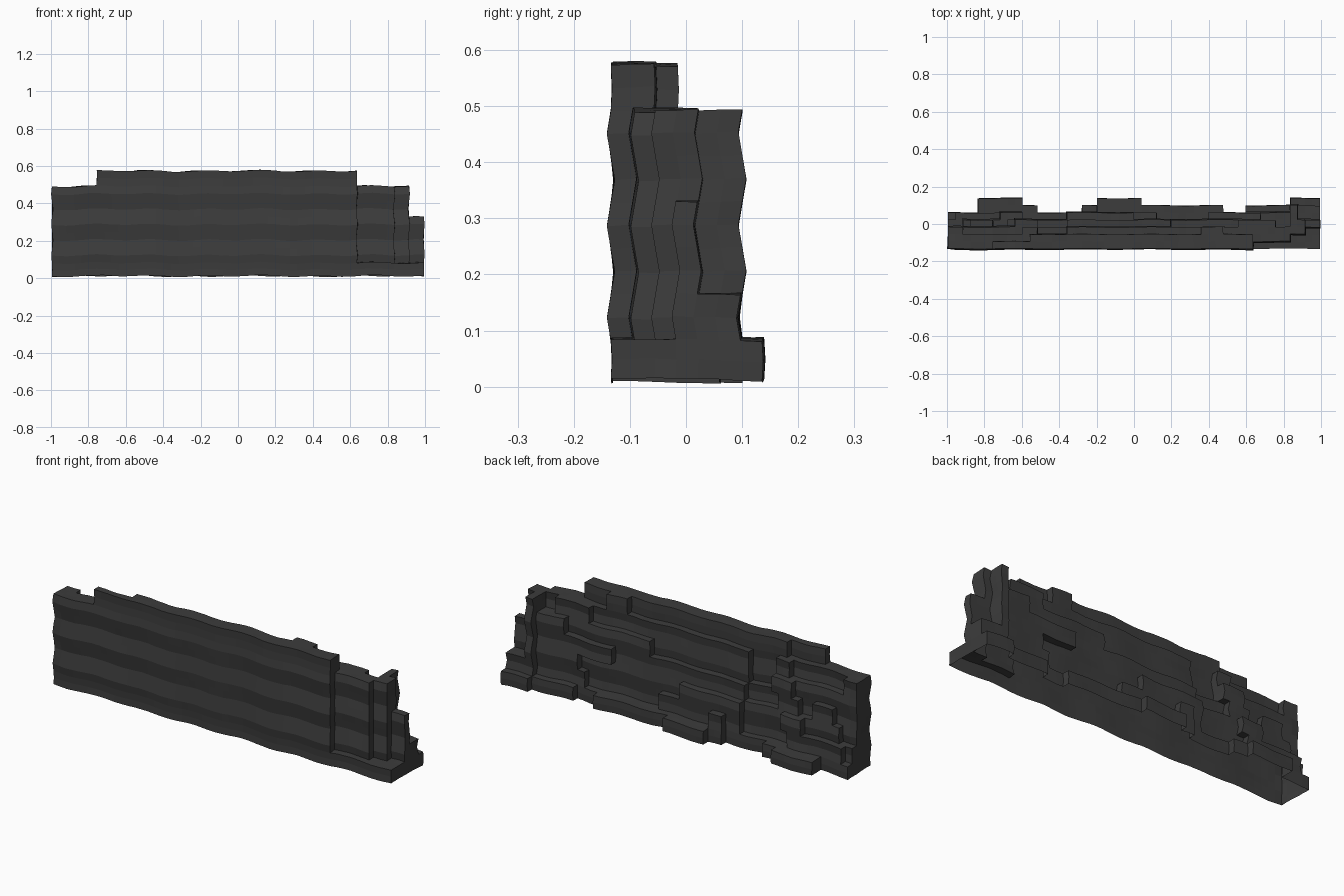
import bpy, bmesh, math, random

if "Cube" in bpy.data.objects:
    bpy.data.objects.remove(bpy.data.objects["Cube"])

random.seed(4)
DX, DY = 0.04, 0.0385                  # cell sizes (two z cells per rock course)
X0, Y0 = -1.0, -0.13
NX, NY, NZ = 50, 7, 14

# Rock courses from the ground up: (right end x, thickness in cells)
COURSES = [
    [(-.96, 5), (-.84, 5), (-.6, 7), (-.52, 6), (-.28, 5), (-.2, 6), (.04, 7), (.48, 6), (.6, 5), (.84, 6), (1, 7)],
    [(-.96, 4), (-.64, 5), (-.36, 4), (-.28, 5), (-.2, 6), (.12, 5), (.56, 4), (.84, 5), (1, 6)],
    [(-.92, 3), (-.72, 4), (-.6, 5), (-.36, 4), (0, 5), (.28, 4), (.6, 4), (.84, 5), (.88, 6), (1, 4)],
    [(-.88, 3), (-.76, 4), (-.68, 3), (-.56, 4), (-.36, 3), (-.04, 4), (.4, 4), (.84, 5), (.88, 6), (1, 4)],
    [(-.84, 3), (-.64, 3), (-.52, 4), (-.36, 2), (-.16, 3), (.2, 3), (.4, 4), (.68, 4), (.84, 5), (.88, 6), (.92, 4)],
    [(-.92, 3), (-.6, 2), (-.52, 3), (-.36, 2), (.12, 3), (.4, 3), (.56, 3), (.76, 4), (.84, 3), (.88, 6), (.92, 4)],
    [(-.76, 0), (-.56, 1), (-.2, 2), (.08, 2), (.36, 2), (.48, 3), (.64, 2)],
]


def front_cell(x, course):
    """Front face steps back towards the right end, above the base course."""
    if course == 0 or x < .64:
        return 0
    return 1 if x < .84 else 2 if x < .92 else 3


def thickness(x, course):
    for end, n in COURSES[course]:
        if x < end:
            return n
    return 0


def solid(i, j, k):
    if not (0 <= i < NX and 0 <= j < NY and 0 <= k < NZ):
        return False
    x, course = X0 + (i + .5) * DX, k // 2
    return front_cell(x, course) <= j < thickness(x, course)


def warp(i, j, k):
    """Rippled strata: horizontal ridges plus a slow sway along the wall."""
    x, y = X0 + i * DX, Y0 + j * DY
    z = .041 * k + (.012, .006, 0)[min(k, 2)]
    ridge = math.cos(math.pi * (k - 3) / 2)
    if k < 2 or k > 12:
        ridge *= .3
    sway = math.sin(21 * x + 9 * y) + .5 * math.sin(9 * x + 1)
    amp = .004 + .003 * min(1, abs(x + .05) * 1.6)
    if i == 0:
        amp *= .4
    return (x * .994 + .005 * ridge * math.cos(13 * y + x) + random.uniform(-.001, .001),
            y - amp * ridge - .002 + .002 * math.sin(17 * x),
            z + .004 * sway + random.uniform(-.001, .001))


# Stepped cliff wall: outer skin of all solid cells, open at the ground
FACES = {(1, 0, 0): [(1, 0, 0), (1, 1, 0), (1, 1, 1), (1, 0, 1)],
         (-1, 0, 0): [(0, 0, 0), (0, 0, 1), (0, 1, 1), (0, 1, 0)],
         (0, 1, 0): [(0, 1, 0), (0, 1, 1), (1, 1, 1), (1, 1, 0)],
         (0, -1, 0): [(0, 0, 0), (1, 0, 0), (1, 0, 1), (0, 0, 1)],
         (0, 0, 1): [(0, 0, 1), (1, 0, 1), (1, 1, 1), (0, 1, 1)],
         (0, 0, -1): [(0, 0, 0), (0, 1, 0), (1, 1, 0), (1, 0, 0)]}
bm = bmesh.new()
verts = {}


def vert(key):
    if key not in verts:
        verts[key] = bm.verts.new(warp(*key))
    return verts[key]


for i in range(NX):
    for j in range(NY):
        for k in range(NZ):
            if not solid(i, j, k):
                continue
            for (a, b, c), quad in FACES.items():
                if not solid(i + a, j + b, k + c) and k + c >= 0:
                    bm.faces.new([vert((i + p, j + q, k + r)) for p, q, r in quad])

mesh = bpy.data.meshes.new("cliff_wall")
bm.to_mesh(mesh)
bm.free()
wall = bpy.data.objects.new("cliff_wall", mesh)
bpy.context.collection.objects.link(wall)

# Dark stone
stone = bpy.data.materials.new("dark_stone")
stone.diffuse_color = (.045, .045, .045, 1)
stone.use_nodes = True
stone.node_tree.nodes["Principled BSDF"].inputs["Base Color"].default_value = stone.diffuse_color
mesh.materials.append(stone)
